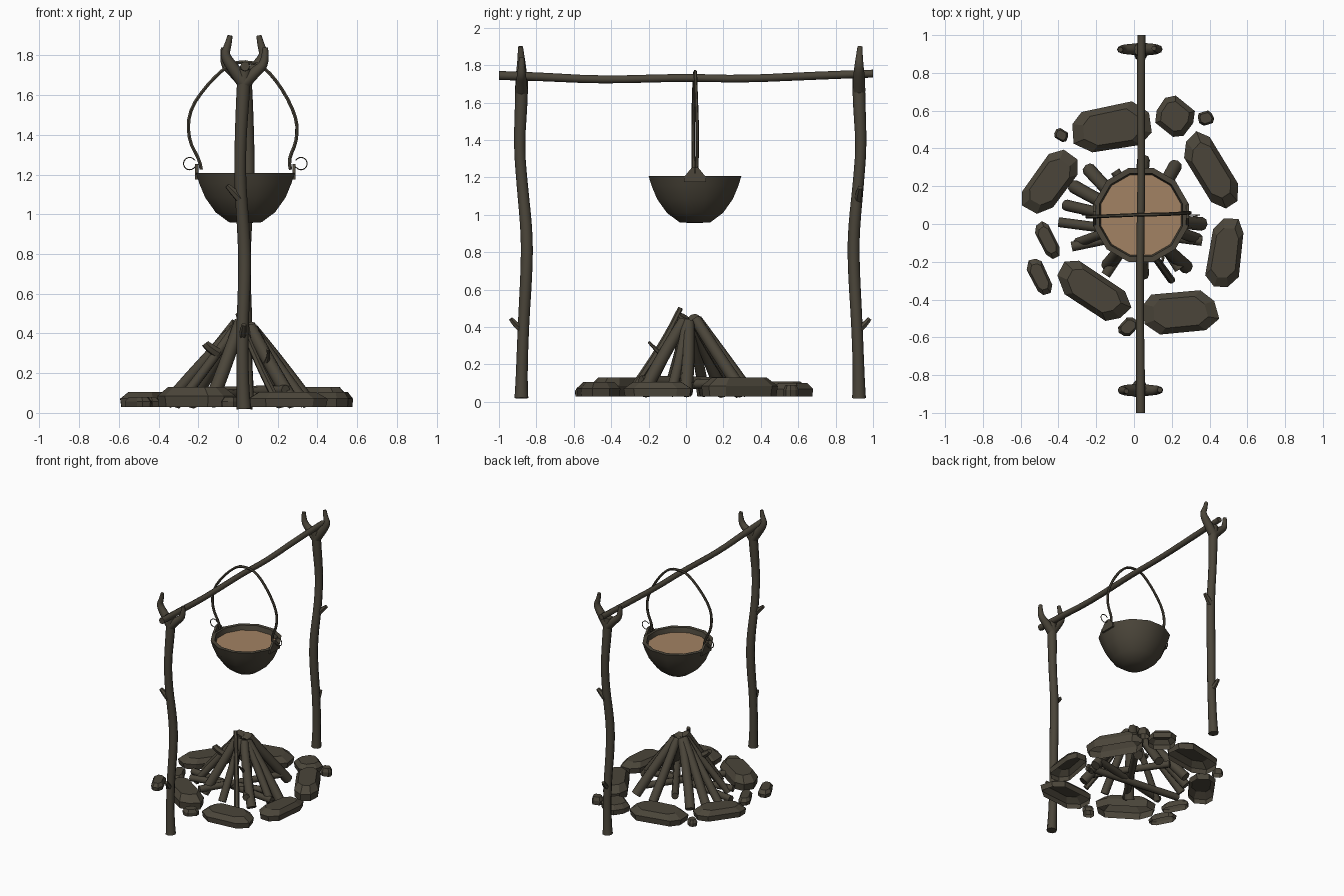
import bpy
import bmesh
import random
from math import cos, sin, pi, radians
from mathutils import Matrix, Vector

random.seed(4)
cube = bpy.data.objects.get("Cube")
if cube:
    bpy.data.objects.remove(cube, do_unlink=True)


def make_material(name, color):
    mat = bpy.data.materials.new(name)
    mat.use_nodes = True
    mat.diffuse_color = color
    mat.node_tree.nodes["Principled BSDF"].inputs["Base Color"].default_value = color
    return mat


DARK = make_material("dark_brown", (0.07, 0.06, 0.042, 1))
STEW = make_material("stew_tan", (0.36, 0.225, 0.125, 1))


def smooth(obj, angle=50):
    bpy.ops.object.select_all(action="DESELECT")
    obj.select_set(True)
    bpy.context.view_layer.objects.active = obj
    bpy.ops.object.shade_smooth_by_angle(angle=radians(angle))


def finish(name, bm, mat=DARK):
    bmesh.ops.recalc_face_normals(bm, faces=bm.faces)
    mesh = bpy.data.meshes.new(name)
    bm.to_mesh(mesh)
    bm.free()
    mesh.materials.append(mat)
    obj = bpy.data.objects.new(name, mesh)
    bpy.context.collection.objects.link(obj)
    return obj


def tube(name, points, radii, sides=8):
    """Smooth tapered branch through a few points, turned into a mesh."""
    curve = bpy.data.curves.new(name, "CURVE")
    curve.dimensions = "3D"
    curve.bevel_depth = 1
    curve.bevel_resolution = (sides - 4) // 2
    curve.use_fill_caps = True
    curve.resolution_u = 3
    spline = curve.splines.new("NURBS")
    spline.points.add(len(points) - 1)
    for i, (point, co) in enumerate(zip(spline.points, points)):
        point.co = (*co, 1)
        point.radius = radii[i] if isinstance(radii, (list, tuple)) else radii
    spline.order_u = min(3, len(points))
    spline.use_endpoint_u = True
    curve.materials.append(DARK)
    obj = bpy.data.objects.new(name, curve)
    bpy.context.collection.objects.link(obj)
    bpy.ops.object.select_all(action="DESELECT")
    obj.select_set(True)
    bpy.context.view_layer.objects.active = obj
    bpy.ops.object.convert(target="MESH")
    smooth(bpy.context.view_layer.objects.active)


# Forked posts: the back one is the front one turned half round
POST = [(.03, -.88, .02), (.025, -.88, .1), (.02, -.87, .4), (.035, -.852, .7),
        (.03, -.85, .9), (.01, -.875, 1.15), (.012, -.893, 1.37),
        (.025, -.88, 1.6), (.033, -.878, 1.73)]
TALL_PRONG = [(.03, -.88, 1.66), (-.02, -.88, 1.73), (-.07, -.88, 1.8),
              (-.05, -.882, 1.85), (-.04, -.885, 1.9)]
SHORT_PRONG = [(.03, -.88, 1.66), (.09, -.88, 1.72), (.14, -.88, 1.76), (.137, -.878, 1.84)]
for side, turn in (("front", False), ("back", True)):
    def place(points):
        return [(.065 - x, .045 - y, z) if turn else (x, y, z) for x, y, z in points]
    tube(side + "_post", place(POST), [.037, .031, .03, .032, .032, .03, .029, .034, .034])
    tube(side + "_tall_prong", place(TALL_PRONG), [.034, .032, .024, .018, .013])
    tube(side + "_short_prong", place(SHORT_PRONG), [.034, .028, .022, .014])
    tube(side + "_upper_knot", place([(.01, -.875, 1.08), (-.02, -.88, 1.11), (-.055, -.885, 1.145)]),
         [.024, .022, .013], 6)
    tube(side + "_lower_knot", place([(.022, -.87, .38), (.025, -.91, .41), (.03, -.937, .445)]),
         [.022, .019, .012], 6)

# Cross bar resting in the forks
tube("cross_bar", [(.035, -1, 1.745), (.035, -.8, 1.74), (.03, -.45, 1.72), (.035, 0, 1.735),
                   (.04, .3, 1.725), (.035, .7, 1.745), (.04, 1, 1.755)],
     [.024, .023, .021, .021, .02, .022, .021])

# Cooking pot: profile spun round its axis
POT = Vector((.037, .048, 0))


def lathe(name, profile, mat, sides=12):
    bm = bmesh.new()
    verts = [bm.verts.new((r * cos(pi / sides), r * sin(pi / sides), z)) for r, z in profile]
    edges = [bm.edges.new(pair) for pair in zip(verts, verts[1:])]
    bmesh.ops.spin(bm, geom=verts + edges, cent=(0, 0, 0), axis=(0, 0, 1),
                   angle=2 * pi, steps=sides)
    bmesh.ops.remove_doubles(bm, verts=bm.verts, dist=1e-4)
    bmesh.ops.translate(bm, verts=bm.verts, vec=POT)
    obj = finish(name, bm, mat)
    smooth(obj, 40)


lathe("pot", [(0, .955), (.085, .96), (.155, 1.01), (.21, 1.085), (.24, 1.155), (.257, 1.208),
              (.228, 1.208), (.21, 1.13), (0, 1.13)], DARK)
lathe("stew", [(0, 1.172), (.222, 1.172)], STEW)

# Pot handle, ears and wire loops
tube("pot_handle", [(-.185, .04, 1.225), (-.19, .04, 1.27), (-.25, .038, 1.37), (-.25, .038, 1.52),
                    (-.15, .042, 1.66), (-.04, .046, 1.76), (.035, .05, 1.768), (.12, .05, 1.755),
                    (.22, .054, 1.64), (.3, .06, 1.48), (.295, .06, 1.36), (.25, .058, 1.27),
                    (.265, .056, 1.225)], .0095, 6)
for side, sign in (("right", -1), ("left", 1)):
    bm = bmesh.new()
    ear_x = POT.x + sign * .245
    outline = [(-.06, 1.175), (.06, 1.175), (.06, 1.2), (.018, 1.252), (-.018, 1.252), (-.06, 1.2)]
    face = bm.faces.new([bm.verts.new((ear_x - .008, POT.y + y, z)) for y, z in outline])
    new = bmesh.ops.extrude_face_region(bm, geom=[face])["geom"]
    bmesh.ops.translate(bm, vec=(.016, 0, 0),
                        verts=[v for v in new if isinstance(v, bmesh.types.BMVert)])
    finish(side + "_pot_ear", bm)
    loop = [(ear_x + sign * (.035 + .032 * cos(a)), POT.y, 1.255 + .032 * sin(a))
            for a in [radians(d) for d in range(-150, 151, 30)]]
    tube(side + "_wire_loop", loop, .003, 6)

# Leaning firewood: foot x, foot y, thickness, top height
LOGS = [(-.24, .29, .036, .44), (-.32, .2, .036, .45), (-.36, .1, .03, .43), (-.3, -.1, .026, .44),
        (-.14, -.22, .036, .46), (.05, -.27, .03, .44), (.28, -.23, .036, .43),
        (.34, -.08, .03, .43), (.36, 0, .036, .42), (.22, .31, .036, .44), (.05, .34, .034, .44)]
for i, (x, y, r, top) in enumerate(LOGS):
    foot = Vector((x, y, .045))
    tip = Vector((.03 + x * .12, .015 + y * .12, top))
    bend = Vector((random.uniform(-.012, .012), random.uniform(-.012, .012), 0))
    tube(f"leaning_log_{i + 1}", [foot, foot.lerp(tip, .5) + bend, tip], [r, r * .95, r * .88])

# Thin twigs and logs lying under the pile
tube("tall_twig", [(.2, -.3, .05), (.07, -.12, .3), (0, -.03, .5)], [.02, .018, .014], 6)
tube("forked_twig", [(.14, -.13, .25), (.16, -.16, .28), (.15, -.2, .32)], [.013, .011, .007], 6)
tube("side_twig", [(-.1, -.04, .3), (-.15, -.06, .33), (-.165, -.06, .35)], [.026, .024, .02], 6)
LYING = [(-.4, .01, .36, -.09), (-.33, -.12, .34, .02), (-.15, -.27, .2, .26), (-.1, .28, .24, -.24)]
for i, (x1, y1, x2, y2) in enumerate(LYING):
    z = .06 + .015 * i
    tube(f"lying_log_{i + 1}", [(x1, y1, z), (x2, y2, z + .01)], .026)

# Ring of stones: centre x, centre y, length, width, angle, top height
STONES = [(-.12, .51, .41, .24, 10, .11), (.215, .57, .2, .19, -40, .1), (.38, .56, .08, .075, 20, .09),
          (.41, .28, .44, .17, -58, .13), (.485, -.155, .38, .18, 83, .105),
          (.24, -.465, .4, .23, 5, .105), (-.03, -.545, .11, .08, 50, .08),
          (-.215, -.355, .42, .19, -33, .13), (-.5, -.28, .2, .09, -65, .08),
          (-.46, -.085, .2, .09, -62, .08), (-.445, .22, .36, .2, 55, .105),
          (-.385, .47, .075, .06, -30, .08)]
OUTLINE = [(1, -.5), (1, .4), (.65, 1), (-.7, 1), (-1, .5), (-1, -.4), (-.6, -1), (.65, -1)]
for i, (x, y, length, width, angle, top) in enumerate(STONES):
    bm = bmesh.new()
    shape = [(u * random.uniform(.92, 1.04), v * random.uniform(.88, 1.04)) for u, v in OUTLINE]
    rings = []
    for scale, z in ((.96, .03), (1, .03 + (top - .03) * .55), (.72, top)):
        rings.append([bm.verts.new((u * scale * length / 2, v * scale * width / 2, z))
                      for u, v in shape])
    for low, high in zip(rings, rings[1:]):
        for k in range(len(shape)):
            n = (k + 1) % len(shape)
            bm.faces.new((low[k], low[n], high[n], high[k]))
    bm.faces.new(rings[-1])
    bm.transform(Matrix.Translation((x, y, 0)) @ Matrix.Rotation(radians(angle), 4, "Z"))
    finish(f"stone_{i + 1}", bm)
